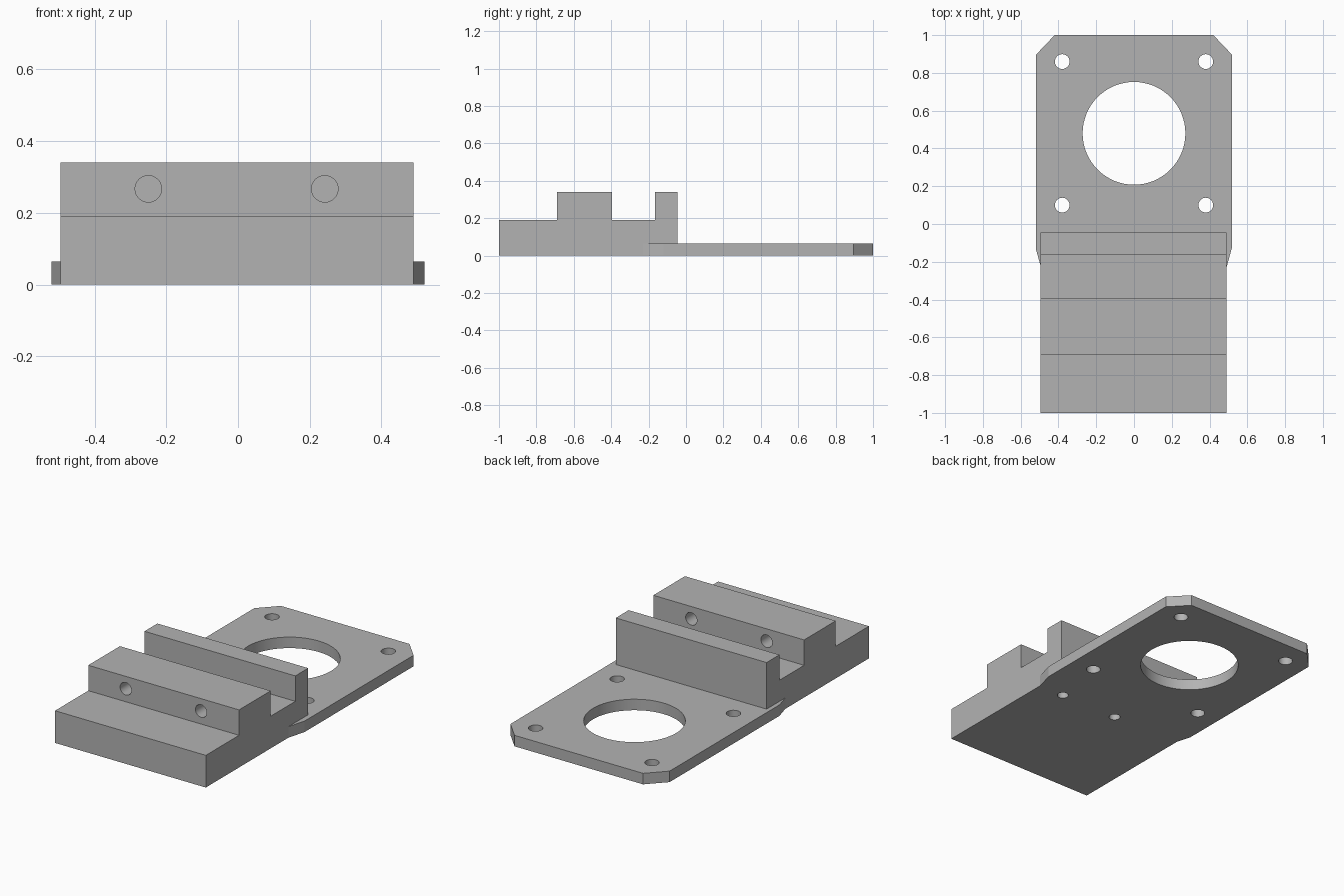
import bpy
import bmesh
import math
from mathutils import Vector, Matrix

cube = bpy.data.objects.get("Cube")
if cube:
    bpy.data.objects.remove(cube, do_unlink=True)

# Single grey finish
grey = bpy.data.materials.new("plain grey")
grey.use_nodes = True
colour = (0.45, 0.45, 0.45, 1.0)
grey.diffuse_color = colour
grey.node_tree.nodes["Principled BSDF"].inputs["Base Color"].default_value = colour


def finish(name, bm):
    """Turn a bmesh into a linked object with the grey finish."""
    bmesh.ops.recalc_face_normals(bm, faces=bm.faces[:])
    mesh = bpy.data.meshes.new(name)
    bm.to_mesh(mesh)
    bm.free()
    mesh.materials.append(grey)
    obj = bpy.data.objects.new(name, mesh)
    bpy.context.collection.objects.link(obj)
    return obj


def extrude(name, points, offset):
    """Extrude a closed outline along an offset vector."""
    bm = bmesh.new()
    face = bm.faces.new([bm.verts.new(p) for p in points])
    result = bmesh.ops.extrude_face_region(bm, geom=[face])
    moved = [v for v in result["geom"] if isinstance(v, bmesh.types.BMVert)]
    bmesh.ops.translate(bm, verts=moved, vec=Vector(offset))
    return finish(name, bm)


def cylinder(name, centre, radius, depth, axis="Z", sides=32):
    """Upright cylinder, or one lying along y."""
    bm = bmesh.new()
    turn = Matrix.Rotation(math.pi / 2, 4, "X") if axis == "Y" else Matrix()
    bmesh.ops.create_cone(bm, cap_ends=True, segments=sides, radius1=radius,
                          radius2=radius, depth=depth,
                          matrix=Matrix.Translation(centre) @ turn)
    obj = finish(name, bm)
    obj.hide_render = True
    return obj


def combine(target, other, operation):
    """Apply a boolean and discard the second object."""
    bpy.context.view_layer.objects.active = target
    mod = target.modifiers.new("boolean", "BOOLEAN")
    mod.operation = operation
    mod.solver = "EXACT"
    mod.object = other
    bpy.ops.object.modifier_apply(modifier=mod.name)
    bpy.data.objects.remove(other, do_unlink=True)


# Stepped clamp block, a side profile (y, z) swept across x
LEFT, RIGHT = -0.495, 0.49
STEP, TOP = 0.19, 0.34
profile = [(-1, 0), (-0.045, 0), (-0.045, TOP), (-0.165, TOP), (-0.165, STEP),
           (-0.395, STEP), (-0.395, TOP), (-0.69, TOP), (-0.69, STEP), (-1, STEP)]
bracket = extrude("mounting_bracket", [(LEFT, y, z) for y, z in profile],
                  (RIGHT - LEFT, 0, 0))

# Flange plate with chamfered rear corners, tapering into the block
outline = [(-0.42, 1), (-0.52, 0.895), (-0.52, -0.13), (-0.47, -0.31),
           (0.47, -0.303), (0.52, -0.12), (0.52, 0.895), (0.42, 1)]
plate = extrude("flange_plate", [(x, y, 0) for x, y in outline], (0, 0, 0.065))
combine(bracket, plate, "UNION")

# Large bore and four bolt holes through the flange
cutters = [cylinder("bore_cutter", (0, 0.48, 0.03), 0.272, 0.3, sides=64)]
for x in (-0.38, 0.38):
    for y in (0.10, 0.86):
        cutters.append(cylinder("bolt_cutter", (x, y, 0.03), 0.039, 0.3))

# Two cross holes through the middle ridge
for x in (-0.25, 0.242):
    cutters.append(cylinder("cross_hole_cutter", (x, -0.5425, 0.267), 0.037, 0.4, "Y"))

# Two blind holes in the underside
for x in (-0.052, 0.325):
    cutters.append(cylinder("blind_hole_cutter", (x, -0.23, 0), 0.031, 0.24))

for cutter in cutters:
    combine(bracket, cutter, "DIFFERENCE")

# Smooth hole walls, sharp edges elsewhere
bpy.ops.object.select_all(action="DESELECT")
bracket.select_set(True)
bpy.context.view_layer.objects.active = bracket
bpy.ops.object.shade_smooth_by_angle(angle=math.radians(15))
